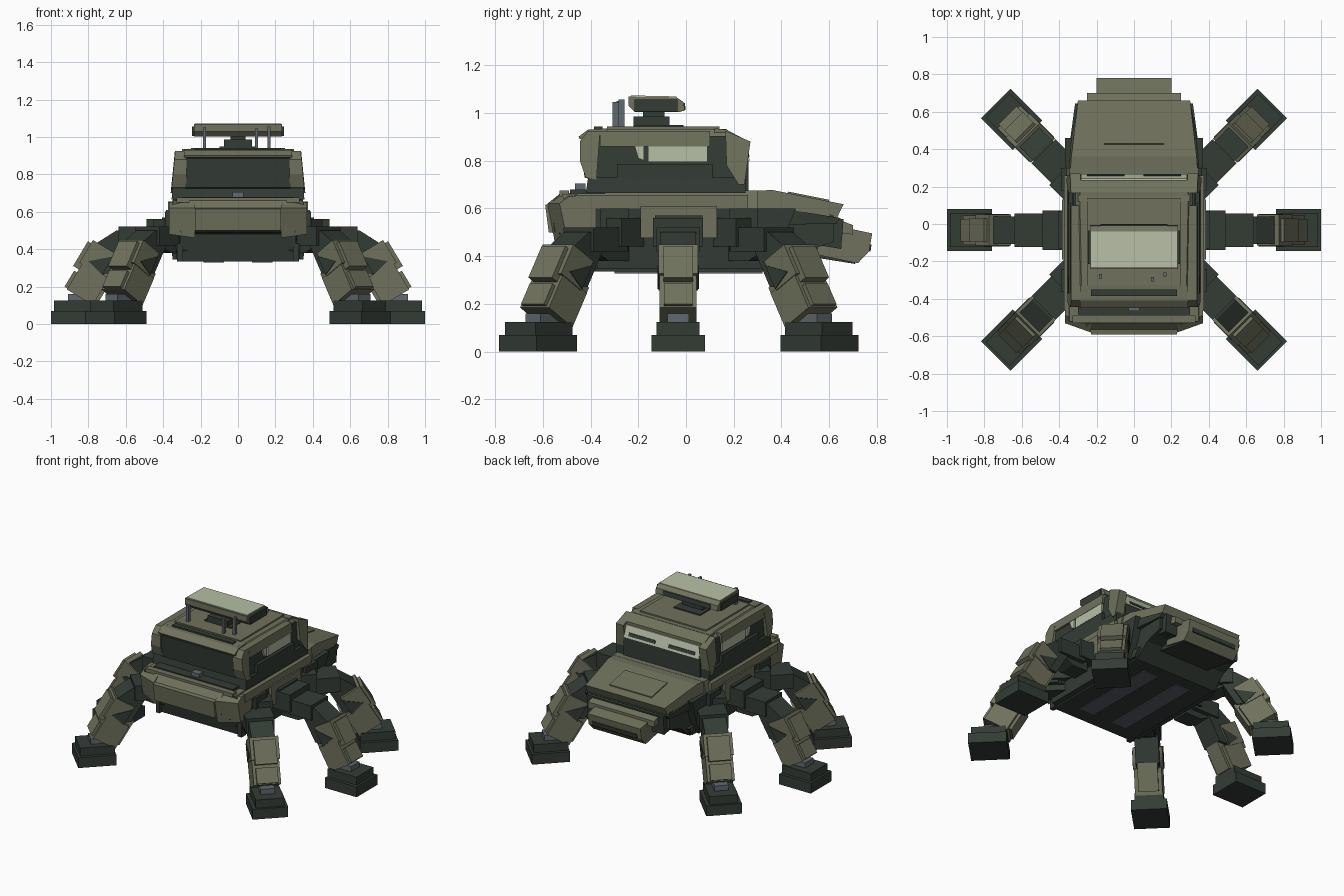
import bpy, bmesh, math
from mathutils import Matrix, Vector

if "Cube" in bpy.data.objects:
    bpy.data.objects.remove(bpy.data.objects["Cube"])


def material(name, rgb):
    m = bpy.data.materials.new(name)
    m.diffuse_color = (*rgb, 1)
    m.use_nodes = True
    m.node_tree.nodes["Principled BSDF"].inputs["Base Color"].default_value = m.diffuse_color
    return m


OLIVE = material("olive armour", (0.160, 0.167, 0.108))
DARK = material("dark green metal", (0.034, 0.045, 0.036))
GLASS = material("pale glass", (0.47, 0.52, 0.38))
STEEL = material("grey steel", (0.118, 0.142, 0.160))
SLATE = material("slate strip", (0.095, 0.112, 0.13))


def loft(name, mat, side_a, side_b, mtx=Matrix()):
    """Solid between two matching polygons."""
    bm = bmesh.new()
    a = [bm.verts.new(mtx @ Vector(p)) for p in side_a]
    b = [bm.verts.new(mtx @ Vector(p)) for p in side_b]
    n = len(a)
    bm.faces.new(a)
    bm.faces.new(b[::-1])
    for i in range(n):
        j = (i + 1) % n
        bm.faces.new((a[j], a[i], b[i], b[j]))
    bmesh.ops.recalc_face_normals(bm, faces=bm.faces)
    me = bpy.data.meshes.new(name)
    bm.to_mesh(me)
    bm.free()
    me.materials.append(mat)
    ob = bpy.data.objects.new(name, me)
    bpy.context.collection.objects.link(ob)
    return ob


def box(name, mat, x, y, z):
    ring = [(x[0], y[0]), (x[1], y[0]), (x[1], y[1]), (x[0], y[1])]
    return loft(name, mat, [(*p, z[0]) for p in ring], [(*p, z[1]) for p in ring])


def frustum(name, mat, low, high):
    """low / high = (half width, y0, y1, z)."""
    def ring(h, y0, y1, z):
        return [(-h, y0, z), (h, y0, z), (h, y1, z), (-h, y1, z)]
    return loft(name, mat, ring(*low), ring(*high))


def section(name, mat, pts, half=None):
    """Side profile of (y, z[, half width]) spanning both sides."""
    w = [half if half is not None else p[2] for p in pts]
    return loft(name, mat, [(-h, p[0], p[1]) for p, h in zip(pts, w)],
                [(h, p[0], p[1]) for p, h in zip(pts, w)])


def pair(name, mat, pts, x_in, x_out, lean=0):
    """Side profile repeated on left and right, leaning with height above 0.7."""
    for s, tag in ((1, "right"), (-1, "left")):
        loft(f"{name}_{tag}", mat, [(s * x_in, y, z) for y, z in pts],
             [(s * (x_out + lean * (z - .7)), y, z) for y, z in pts])


def rect(y0, y1, z0, z1):
    return [(y0, z0), (y1, z0), (y1, z1), (y0, z1)]


# Hull
section("hull", DARK, [(-.40, .335), (.40, .335), (.50, .42), (.62, .46), (.62, .57),
                       (.40, .64), (-.51, .64), (-.53, .49), (-.43, .48)], .31)
frustum("hull_sides", DARK, (.35, -.37, .36, .345), (.37, -.42, .46, .60))
for x in (-.13, .13):
    box("belly_strip", SLATE, (x - .055, x + .055), (-.30, .32), (.328, .336))
pair("belly_rail", DARK, [(-.38, .345), (.40, .345), (.44, .40), (-.42, .40)], .27, .33)
section("hull_top_band", OLIVE, [(-.50, .605, .365), (-.52, .66, .345), (.30, .675, .345),
                                 (.30, .60, .36)])
pair("side_ledge", OLIVE, rect(-.46, .26, .60, .655), .34, .375)
pair("side_panel", OLIVE, rect(-.19, .13, .475, .61), .36, .385)
pair("hip_recess", DARK, rect(-.13, .07, .44, .57), .36, .405)
for y in (-.30, .24):
    pair("side_bracket", DARK, rect(y - .06, y + .06, .42, .60), .34, .39)

# Nose armour
section("nose_block", OLIVE, [(-.42, .67), (-.53, .66), (-.565, .62), (-.55, .50), (-.42, .50)], .26)
section("nose_plate", OLIVE, [(-.54, .625), (-.59, .615), (-.575, .50), (-.54, .495)], .23)
for s, tag in ((1, "right"), (-1, "left")):
    outer = [(-.38, .655), (-.49, .65), (-.53, .62), (-.50, .48), (-.38, .49)]
    inner = [(-.38, .66), (-.53, .66), (-.58, .62), (-.55, .46), (-.38, .49)]
    loft("nose_cheek_" + tag, OLIVE, [(s * .23, *p) for p in inner], [(s * .37, *p) for p in outer])
section("nose_top_strip", OLIVE, rect(-.53, -.49, .65, .675), .33)
section("scuttle", DARK, rect(-.485, -.40, .64, .68), .30)
box("nose_lamp", STEEL, (-.03, .03), (-.465, -.42), (.66, .705))
pair("tow_hook", DARK, rect(-.425, -.38, .335, .43), .295, .325)

# Sloped rear deck and tail
section("rear_deck", OLIVE, [(.22, .67, .345), (.36, .677, .335), (.66, .617, .30),
                             (.63, .555, .305), (.46, .585, .335), (.22, .595, .355)])
section("deck_lip", DARK, [(.22, .60, .365), (.46, .59, .34), (.645, .56, .315),
                           (.63, .535, .315), (.22, .53, .365)])
section("deck_panel", OLIVE, [(.42, .66), (.43, .67), (.60, .636), (.60, .62)], .16)
section("tail_box", DARK, [(.46, .585), (.66, .555), (.65, .43), (.47, .46)], .29)
section("tail_step", OLIVE, [(.58, .575), (.70, .53), (.70, .49), (.56, .51)], .25)
section("tail_bumper", OLIVE, [(.64, .525), (.78, .495), (.767, .42), (.72, .37), (.55, .405), (.55, .50)], .20)
section("tail_grille", DARK, [(.74, .455), (.777, .448), (.773, .42), (.74, .415)], .17)
section("tail_skid", DARK, [(.44, .47), (.44, .41), (.71, .367), (.70, .385), (.60, .45)], .19)

# Cabin
frustum("cabin", DARK, (.335, -.41, .25, .66), (.325, -.41, .19, .90))
frustum("cabin_skirt", DARK, (.355, -.42, .25, .665), (.35, -.41, .25, .73))
section("windscreen", DARK, [(-.40, .72), (-.425, .73), (-.443, .885), (-.40, .90)], .28)
pair("front_pillar", OLIVE, [(-.42, .73), (-.445, .80), (-.445, .88), (-.41, .925),
                             (-.36, .925), (-.375, .72)], .275, .358, -.10)
section("front_brow", OLIVE, [(-.33, .935), (-.41, .93), (-.45, .90), (-.445, .89), (-.33, .89)], .29)
pair("roof_rail", OLIVE, rect(-.36, .10, .86, .925), .26, .358, -.10)
section("roof", OLIVE, [(-.38, .89, .32), (.17, .89, .32), (.17, .932, .29), (-.38, .932, .28)])
section("roof_panel", OLIVE, rect(-.33, .14, .925, .942), .25)
section("roof_vent", DARK, rect(-.385, -.35, .93, .942), .23)
section("rear_visor", OLIVE, [(.12, .935), (.17, .93), (.235, .895), (.235, .875), (.12, .88)], .30)
pair("rear_pillar", OLIVE, [(.165, .925), (.27, .88), (.245, .70), (.22, .70), (.17, .78)], .285, .36, -.10)
section("rear_sill", DARK, rect(.20, .262, .67, .80), .29)
section("rear_window", GLASS, [(.20, .80), (.268, .80), (.242, .876), (.20, .876)], .283)
pair("rear_wiper_bar", DARK, [(.24, .815), (.267, .815), (.26, .835), (.24, .835)], .05, .25)
pair("side_window", GLASS, rect(-.16, .09, .795, .86), .325, .34)
pair("quarter_window", GLASS, [(-.20, .81), (-.175, .80), (-.175, .86), (-.215, .86)], .325, .34)
pair("side_trim", DARK, rect(-.29, .11, .72, .785), .33, .35)

# Roof sensor unit and aerials
section("sensor_base", DARK, rect(-.22, -.01, .935, .95), .10)
section("sensor_neck", DARK, rect(-.22, -.07, .945, .985), .075)
section("sensor_pivot", DARK, rect(-.18, -.09, .98, 1.02), .04)
section("sensor_housing", OLIVE, [(-.24, 1.03), (-.215, 1.003), (-.03, 1.003), (-.005, 1.01),
                                  (-.01, 1.045), (-.04, 1.065), (-.24, 1.068)], .235)
section("sensor_sides", DARK, rect(-.215, -.035, 1.005, 1.055), .245)
section("sensor_rear_plate", DARK, [(-.02, 1.012), (-.001, 1.012), (-.005, 1.042), (-.02, 1.042)], .18)
section("sensor_screen", GLASS, [(-.23, 1.06), (-.04, 1.06), (-.04, 1.069), (-.23, 1.073)], .23)
for x, y, top in ((-.18, -.28, 1.05), (.10, -.295, 1.045), (.165, -.27, 1.055)):
    box("aerial", STEEL, (x - .008, x + .008), (y - .012, y + .012), (.93, top))

# Legs: profiles run outward (u) and up (z), spread evenly across the leg
KNEE, ANKLE = Vector((.69, .42)), Vector((.855, .145))
AXIS = ANKLE - KNEE
OUT = Vector((-AXIS.y, AXIS.x)).normalized()


def shin(*pts):
    """Points along the shin (t) at depth d, turned into (u, z)."""
    return [tuple(KNEE + AXIS * t + OUT * d) for t, d in pts]


def slab(t0, t1, d0, d1):
    return shin((t0, d0), (t1, d0), (t1, d1), (t0, d1))


# (part, material, profile, half width, belongs to the shin)
LEG = [
    ("hip", DARK, rect(.33, .49, .44, .56), .105, 0),
    ("thigh", DARK, rect(.44, .64, .42, .52), .09, 0),
    ("thigh_brace", DARK, [(.40, .38), (.52, .38), (.64, .44), (.40, .46)], .06, 0),
    ("knee", DARK, [(.55, .50), (.65, .50), (.76, .43), (.77, .27), (.66, .27), (.57, .42)], .074, 0),
    ("shin_core", DARK, slab(.05, .98, -.06, .05), .06, 1),
    ("upper_shin_armour", OLIVE, slab(.06, .50, -.05, .088), .083, 1),
    ("lower_shin_armour", OLIVE, slab(.47, .99, -.09, .072), .078, 1),
    ("shin_side_inset", DARK, shin((.12, -.05), (.48, -.05), (.40, .05)), .087, 1),
    ("shin_front_plate", OLIVE, slab(.12, .60, .06, .108), .062, 1),
    ("shin_low_plate", OLIVE, slab(.66, .97, .05, .09), .06, 1),
    ("calf_plate", OLIVE, slab(.35, .92, -.108, -.05), .055, 1),
    ("ankle", STEEL, rect(.80, .91, .11, .16), .045, 0),
    ("foot_top", DARK, rect(.765, .985, .065, .125), .09, 0),
    ("foot_sole", DARK, rect(.76, 1.0, 0, .07), .112, 0),
]
PLACES = [("front", -45, .032, .002), ("middle", 0, 0, -.033), ("rear", 45, .032, -.063)]
for where, angle, ox, oy in PLACES:
    for s, tag in ((1, "right"), (-1, "left")):
        m = (Matrix.Diagonal((s, 1, 1, 1)) @ Matrix.Translation((ox, oy, 0))
             @ Matrix.Rotation(math.radians(angle), 4, 'Z'))
        for part, mat, prof, half, is_shin in LEG:
            # corner shins sit slightly inward and wider
            du = -.015 if angle and is_shin else 0
            h = half + (.008 if angle and is_shin else 0)
            loft(f"{where}_{tag}_{part}", mat, [(u + du, -h, z) for u, z in prof],
                 [(u + du, h, z) for u, z in prof], m)
